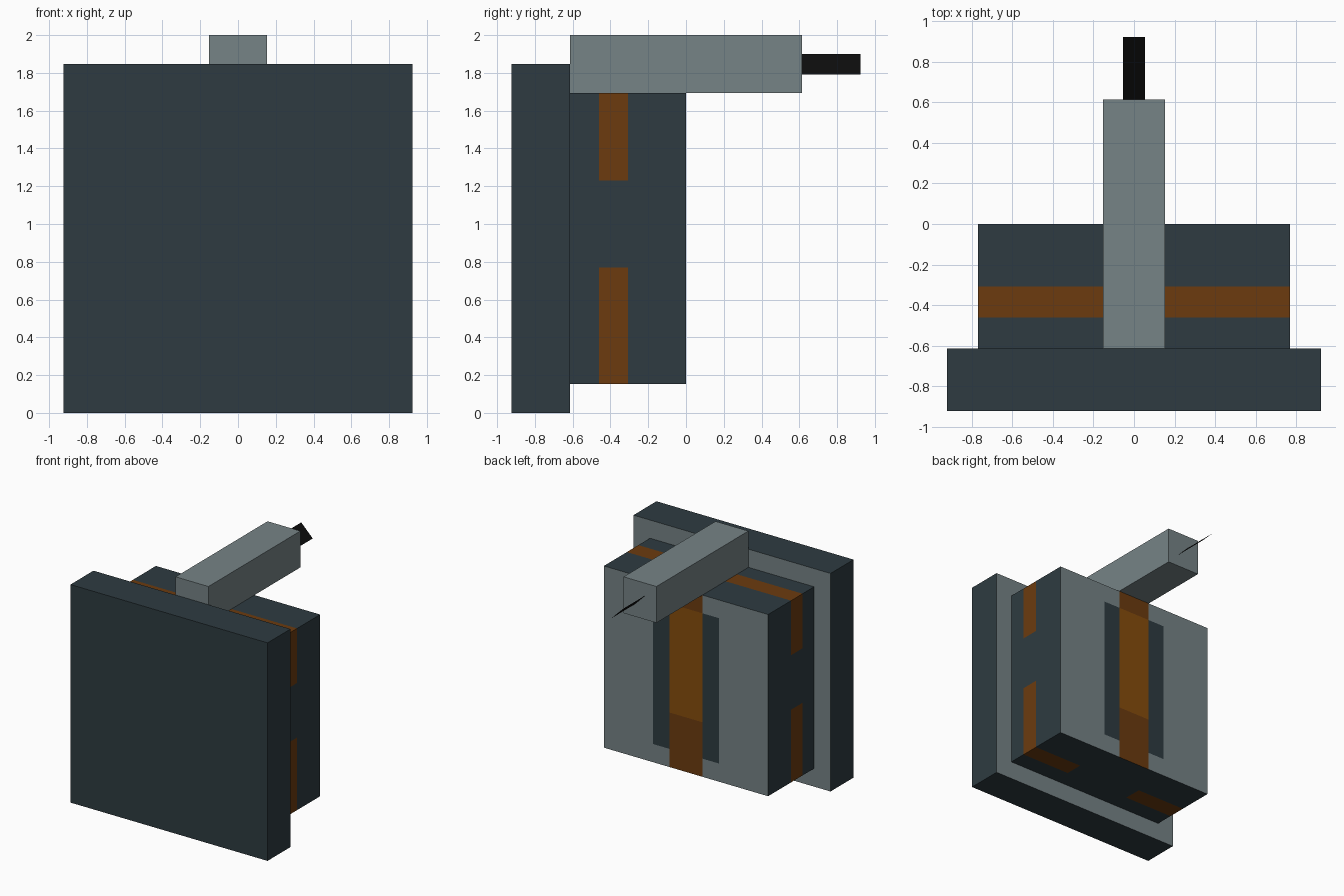
import bpy
import bmesh
from mathutils import Vector

UNIT = 2 / 13  # one design module

cube = bpy.data.objects.get("Cube")
if cube:
    bpy.data.objects.remove(cube, do_unlink=True)


def srgb(*rgb):
    return [((c / 255 + 0.055) / 1.055) ** 2.4 if c > 10 else c / 255 / 12.92 for c in rgb] + [1]


def material(name, *rgb):
    mat = bpy.data.materials.new(name)
    mat.use_nodes = True
    colour = srgb(*rgb)
    mat.diffuse_color = colour
    bsdf = next(n for n in mat.node_tree.nodes if n.type == 'BSDF_PRINCIPLED')
    bsdf.inputs["Base Color"].default_value = colour
    bsdf.inputs["Roughness"].default_value = 0.8
    return mat


slate = material("dark slate", 46, 59, 65)
grey = material("light grey", 118, 131, 134)
copper = material("dark copper", 108, 59, 15)
bright = material("bright copper", 134, 77, 12)
black = material("cable black", 13, 13, 13)


def finish(name, bm, mats):
    mesh = bpy.data.meshes.new(name)
    bm.to_mesh(mesh)
    bm.free()
    for mat in mats:
        mesh.materials.append(mat)
    obj = bpy.data.objects.new(name, mesh)
    bpy.context.collection.objects.link(obj)
    return obj


def box(name, low, high, mats, cuts=(), rule=None):
    """Box in modules, sliced at (axis, value) cuts and coloured by a face rule."""
    low, high = Vector(low), Vector(high)
    bm = bmesh.new()
    bmesh.ops.create_cube(bm, size=1)
    for v in bm.verts:
        v.co = (low + high) / 2 + v.co * (high - low)
    for axis, value in cuts:
        normal = Vector((0, 0, 0))
        normal[axis] = 1
        bmesh.ops.bisect_plane(bm, geom=bm.verts[:] + bm.edges[:] + bm.faces[:],
                               plane_co=normal * value, plane_no=normal)
    bm.normal_update()
    if rule:
        for face in bm.faces:
            face.material_index = rule(face.calc_center_median(), face.normal)
    bmesh.ops.scale(bm, vec=(UNIT, UNIT, UNIT), verts=bm.verts)
    return finish(name, bm, mats)


# Front plate: slate with a grey back
box("front_plate", (-6, -6, 0), (6, -4, 12), [slate, grey],
    rule=lambda c, n: int(n.y > 0.5))


# Rear housing: grey back with a slate panel, copper bands around it
def housing_colour(c, n):
    if n.y > 0.5:
        if abs(c.x) < 1:
            return 3 if 4 < c.z < 10 else 2
        return 0 if abs(c.x) < 2 and 2 < c.z < 10 else 1
    if n.y < -0.5 or not -3 < c.y < -2:
        return 0
    if abs(n.x) > 0.5:
        return 0 if 5 < c.z < 8 else 2
    return 0 if n.z < 0 and abs(c.x) < 2 else 2


housing_cuts = ([(0, x) for x in (-2, -1, 1, 2)] + [(1, y) for y in (-3, -2)]
                + [(2, z) for z in (2, 4, 5, 8, 10)])
box("rear_housing", (-5, -4, 1), (5, 0, 11), [slate, grey, copper, bright],
    housing_cuts, housing_colour)

# Top arm
box("top_arm", (-1, -4, 11), (1, 4, 13), [grey])

# Flat cable, a diagonal strip out of the back of the arm
bm = bmesh.new()
h = 0.35
corners = [(-h, 4, 12 + h), (h, 4, 12 - h), (h, 6, 12 - h), (-h, 6, 12 + h)]
bm.faces.new([bm.verts.new(Vector(p) * UNIT) for p in corners])
finish("flat_cable", bm, [black])
